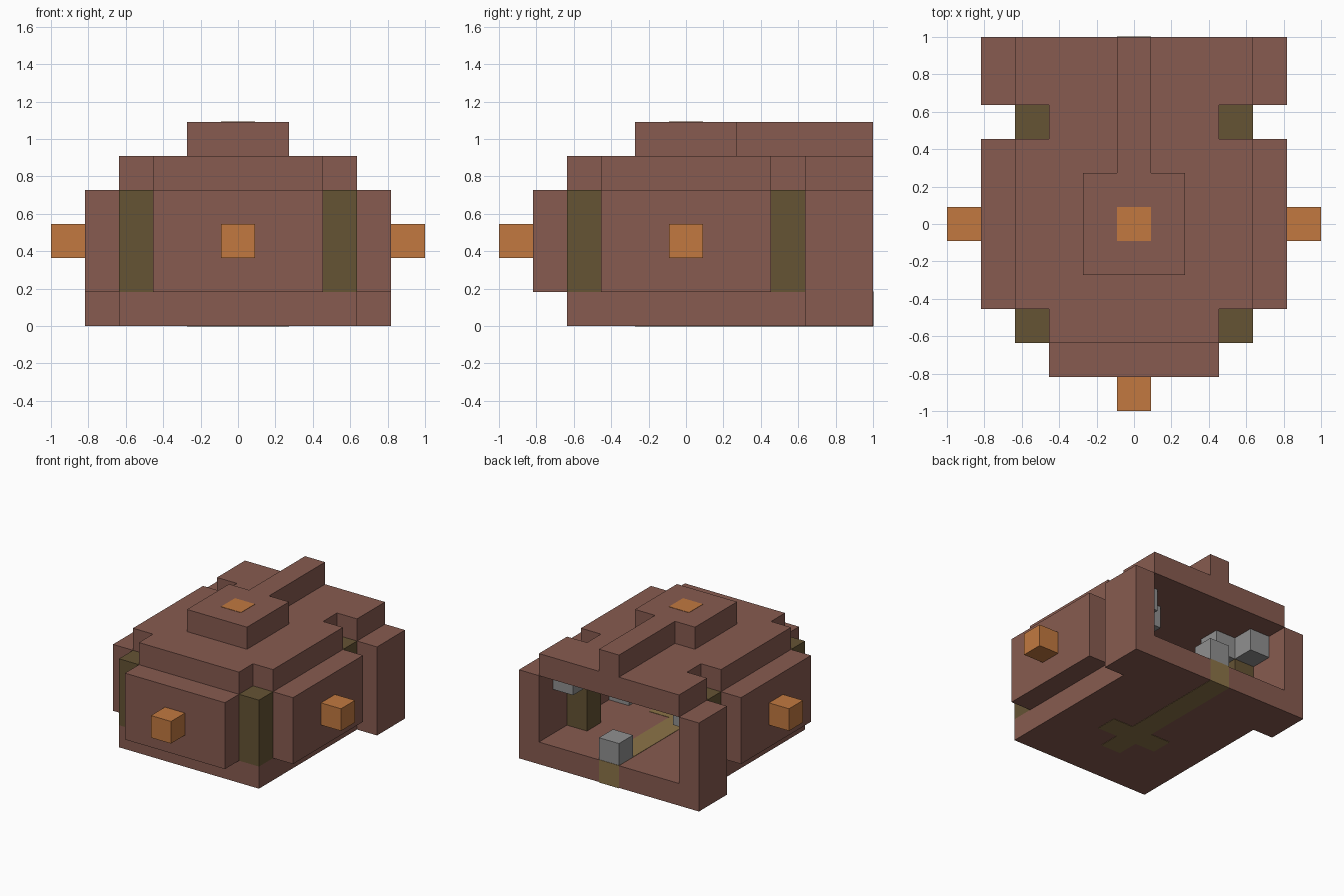
import bpy
import bmesh

U = 2 / 11          # one building block
SKIN = 0.015        # how far inlays stand proud, in blocks

cube = bpy.data.objects.get("Cube")
if cube:
    bpy.data.objects.remove(cube, do_unlink=True)


def material(name, r, g, b):
    m = bpy.data.materials.new(name)
    m.use_nodes = True
    m.diffuse_color = (r, g, b, 1)
    bsdf = m.node_tree.nodes["Principled BSDF"]
    bsdf.inputs["Base Color"].default_value = (r, g, b, 1)
    bsdf.inputs["Roughness"].default_value = 0.9
    return m


CLAY = material("clay brown", 0.242, 0.105, 0.080)
OLIVE = material("dark olive", 0.130, 0.087, 0.034)
ORANGE = material("orange", 0.539, 0.191, 0.051)
GREY = material("grey", 0.28, 0.28, 0.28)
SAND = material("sandy olive", 0.262, 0.174, 0.065)


def prism(name, outline, z0, z1, mat):
    """Extrude an outline, in blocks, from z0 up to z1."""
    bm = bmesh.new()
    face = bm.faces.new([bm.verts.new((x * U, y * U, z0 * U)) for x, y in outline])
    new = bmesh.ops.extrude_face_region(bm, geom=[face])["geom"]
    tops = [v for v in new if isinstance(v, bmesh.types.BMVert)]
    bmesh.ops.translate(bm, verts=tops, vec=(0, 0, (z1 - z0) * U))
    bmesh.ops.recalc_face_normals(bm, faces=bm.faces)
    mesh = bpy.data.meshes.new(name)
    bm.to_mesh(mesh)
    bm.free()
    mesh.materials.append(mat)
    obj = bpy.data.objects.new(name, mesh)
    bpy.context.collection.objects.link(obj)
    return obj


def symmetric(name, half, z0, z1, mat):
    """Prism whose right-hand outline is mirrored across x = 0."""
    return prism(name, half + [(-x, y) for x, y in reversed(half)], z0, z1, mat)


def box(name, x0, x1, y0, y1, z0, z1, mat):
    return prism(name, [(x0, y0), (x1, y0), (x1, y1), (x0, y1)], z0, z1, mat)


def pair(name, x0, x1, y0, y1, z0, z1, mat):
    """The same box on both sides."""
    box("left_" + name, x0, x1, y0, y1, z0, z1, mat)
    box("right_" + name, -x1, -x0, y0, y1, z0, z1, mat)


# Floor, wider at the open back
symmetric("floor", [(3.5, -3.5), (3.5, 3.5), (4.5, 3.5), (4.5, 5.5)], 0, 1, CLAY)

# Floor path with a cross at the centre
e = SKIN
symmetric("floor_path", [(0.5, -1.5), (0.5, -0.5), (1.5, -0.5), (1.5, 0.5),
                         (0.5, 0.5), (0.5, 5.5 + e)], -e, 1 + e, SAND)

# Walls
box("front_wall", -2.5, 2.5, -4.5, -3.5, 1, 4, CLAY)
pair("side_wall", 3.5, 4.5, -2.5, 2.5, 1, 4, CLAY)
pair("back_wall", 3.5, 4.5, 3.5, 5.5, 1, 4, CLAY)

# Corner pillars
pair("front_pillar", 2.5, 3.5, -3.5, -2.5, 1, 4, OLIVE)
pair("back_pillar", 2.5, 3.5, 2.5, 3.5, 1, 4, OLIVE)

# Roof, notched above each pillar
symmetric("roof", [(2.5, -3.5), (2.5, -2.5), (3.5, -2.5), (3.5, 2.5),
                   (2.5, 2.5), (2.5, 3.5), (3.5, 3.5), (3.5, 5.5)], 4, 5, CLAY)

# Raised roof block and ridge
symmetric("roof_ridge", [(1.5, -1.5), (1.5, 1.5), (0.5, 1.5), (0.5, 5.5)], 5, 6, CLAY)

# Orange studs
box("roof_stud", -0.5, 0.5, -0.5, 0.5, 5.5, 6 + e, ORANGE)
box("front_stud", -0.5, 0.5, -5.5, -4.5, 2, 3, ORANGE)
pair("side_stud", 4.5, 5.5, -0.5, 0.5, 2, 3, ORANGE)

# Grey floor blocks, one at the middle of each side
box("back_floor_block", -0.5, 0.5, 4.5, 5.5, 1, 2, GREY)
box("front_floor_block", -0.5, 0.5, -3.5, -2.5, 1, 2, GREY)
pair("side_floor_block", 2.5, 3.5, -0.5, 0.5, 1, 2, GREY)

# Grey ceiling brackets beside the pillars
pair("back_outer_bracket", 2.5, 3.5, 3.5, 4.5, 3, 4, GREY)
pair("back_inner_bracket", 1.5, 2.5, 2.5, 3.5, 3, 4, GREY)
pair("front_inner_bracket", 1.5, 2.5, -3.5, -2.5, 3, 4, GREY)
